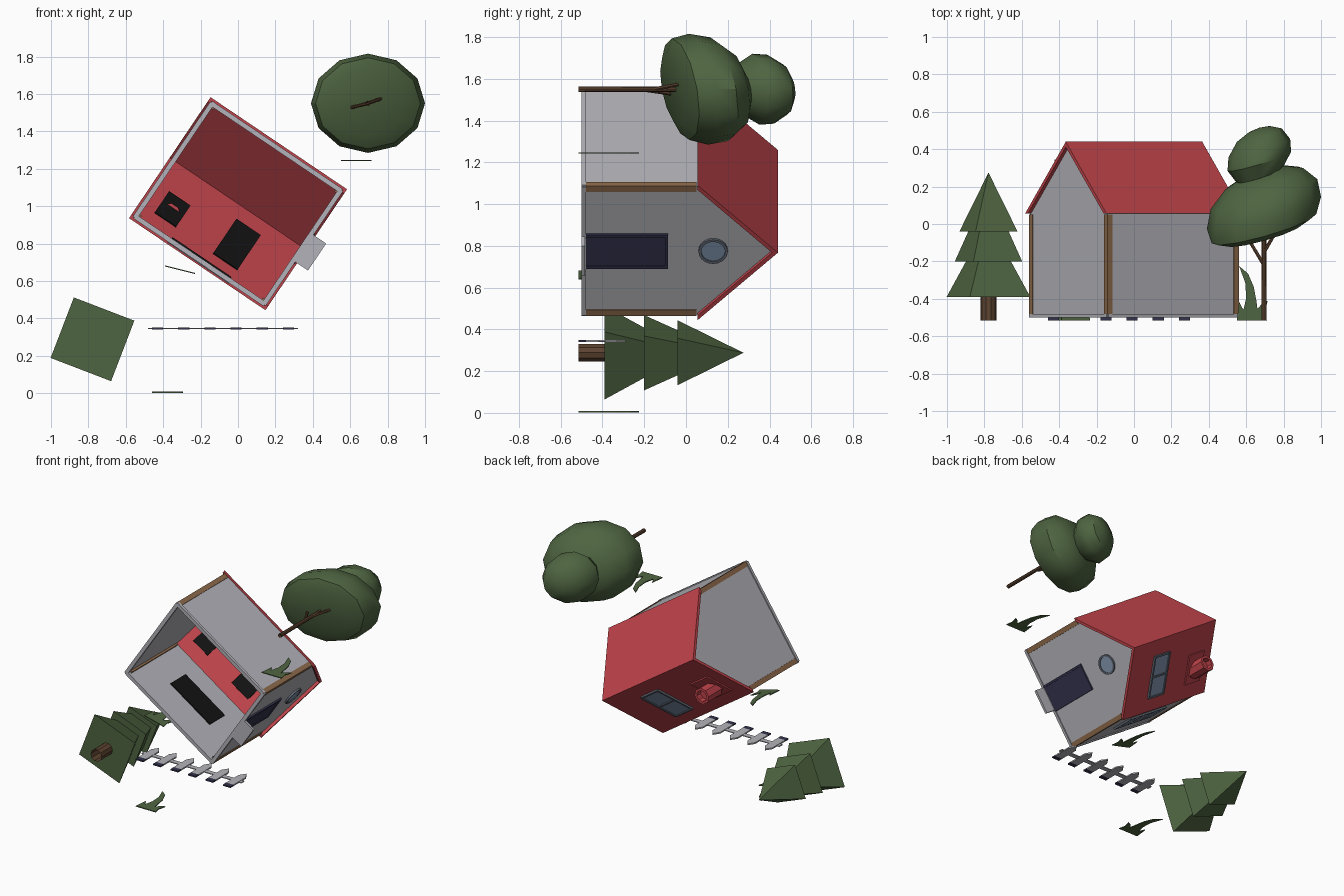
import bpy, bmesh, math
from mathutils import Matrix, Vector

if "Cube" in bpy.data.objects:
    bpy.data.objects.remove(bpy.data.objects["Cube"])

# The scene is built upright (Z = up) and finally tipped so that its up axis is +y
TIP = Matrix.Rotation(-math.pi / 2, 4, 'X')
HOUSE = Matrix.Translation((0, -1.013, 0)) @ Matrix.Rotation(math.radians(34), 4, 'Z')
GROUND = -0.515


def material(name, rgb):
    m = bpy.data.materials.new(name)
    m.diffuse_color = (*rgb, 1)
    m.use_nodes = True
    m.node_tree.nodes["Principled BSDF"].inputs["Base Color"].default_value = m.diffuse_color
    return m


WALL = material("wall_grey", (0.45, 0.45, 0.49))
ROOF = material("roof_red", (0.53, 0.058, 0.07))
WOOD = material("timber", (0.27, 0.145, 0.07))
BARK = material("bark", (0.11, 0.057, 0.03))
GREEN = material("foliage_green", (0.078, 0.13, 0.053))
GLASS = material("glass_blue", (0.22, 0.30, 0.42))
FRAME = material("frame_grey", (0.13, 0.15, 0.19))
NAVY = material("door_navy", (0.033, 0.033, 0.075))
BLACK = material("dark_inside", (0.006, 0.006, 0.006))


def finish(name, bm, mat, M, smooth=None):
    bmesh.ops.recalc_face_normals(bm, faces=bm.faces)
    bm.transform(TIP @ M)
    me = bpy.data.meshes.new(name)
    bm.to_mesh(me)
    bm.free()
    me.materials.append(mat)
    ob = bpy.data.objects.new(name, me)
    bpy.context.collection.objects.link(ob)
    if smooth:
        bpy.context.view_layer.objects.active = ob
        ob.select_set(True)
        bpy.ops.object.shade_smooth_by_angle(angle=math.radians(smooth))
        ob.select_set(False)
    return ob


def prism(name, pts, w0, w1, mat, M):
    """Outline in local x, y pulled from w0 to w1 along local z."""
    bm = bmesh.new()
    lo = [bm.verts.new((u, v, w0)) for u, v in pts]
    hi = [bm.verts.new((u, v, w1)) for u, v in pts]
    bm.faces.new(lo)
    bm.faces.new(hi)
    n = len(pts)
    for i in range(n):
        j = (i + 1) % n
        bm.faces.new((lo[i], lo[j], hi[j], hi[i]))
    return finish(name, bm, mat, M)


def box(name, x, y, z, mat, M):
    return prism(name, [(x[0], y[0]), (x[1], y[0]), (x[1], y[1]), (x[0], y[1])], z[0], z[1], mat, M)


def lathe(name, profile, n, mat, M, phase=0, shear=(0, 0), smooth=None):
    """Spin (radius, height) points; radius 0 makes a pole. Shear leans the shape."""
    bm = bmesh.new()
    rings = []
    for r, h in profile:
        ring = []
        for k in range(n if r else 1):
            a = phase + k * 2 * math.pi / n
            x, y = r * math.cos(a), r * math.sin(a)
            ring.append(bm.verts.new((x, y, h + shear[0] * x + shear[1] * y)))
        rings.append(ring)
    for A, B in zip(rings, rings[1:]):
        for k in range(n):
            j = (k + 1) % n
            vs = [A[k % len(A)], A[j % len(A)], B[j % len(B)], B[k % len(B)]]
            bm.faces.new(list(dict.fromkeys(vs)))
    return finish(name, bm, mat, M, smooth)


def plane(origin, x, y):
    """Local frame on a house surface; z points outward."""
    x, y = Vector(x), Vector(y).normalized()
    m = Matrix((x, y, x.cross(y))).transposed().to_4x4()
    m.translation = origin
    return HOUSE @ m


def window(name, M, u, v, bars_u=(), bars_v=(), t=0.014, inside=-0.022):
    """Glass, frame, glazing bars and a dark plate on the inner side."""
    box(name + "_glass", u, v, (-0.003, 0.006), GLASS, M)
    box(name + "_inner", u, v, (inside - 0.004, inside + 0.004), BLACK, M)
    for i, c in enumerate((u[0], u[1], *bars_u)):
        box(f"{name}_upright_{i}", (c - t / 2, c + t / 2), v, (0, 0.013), FRAME, M)
    for i, c in enumerate((v[0], v[1], *bars_v)):
        box(f"{name}_crossbar_{i}", u, (c - t / 2, c + t / 2), (0, 0.012), FRAME, M)


# House shell: two gables, two side walls, plinth, corner posts
A, B, EAVE, BASE = 0.42, 0.37, 0.06, -0.5
gable = [(-B, BASE), (B, BASE), (B, EAVE), (0, 0.415), (-B, EAVE)]
GABLE = plane((A, 0, 0), (0, 1, 0), (0, 0, 1))
SIDE = plane((0, B, 0), (-1, 0, 0), (0, 0, 1))
prism("front_gable", gable, -0.015, 0, WALL, GABLE)
prism("back_gable", gable, -2 * A, -2 * A + 0.015, WALL, GABLE)
for s, tag in ((1, "window"), (-1, "plain")):
    y = sorted((s * B, s * (B - 0.015)))
    box(tag + "_side_wall", (-A, A), y, (BASE, EAVE), WALL, HOUSE)
    y = sorted((s * (B + 0.008), s * (B - 0.018)))
    box(tag + "_side_plinth", (-A, A), y, (BASE, -0.48), WALL, HOUSE)
    x = sorted((s * (A + 0.008), s * (A - 0.018)))
    box(tag + "_gable_plinth", x, (-B, B), (BASE, -0.48), WALL, HOUSE)
    for e in (1, -1):
        cx, cy = e * (A - 0.012), s * (B - 0.012)
        box("corner_post", (cx - 0.017, cx + 0.017), (cy - 0.017, cy + 0.017), (-0.48, 0.05), WOOD, HOUSE)

# Roof: folded slab along the ridge
chevron = [(-0.39, 0.055), (-0.363, 0.055), (0, 0.412), (0.363, 0.055), (0.39, 0.055), (0, 0.44)]
prism("roof", chevron, -0.44 - A, 0.44 - A, ROOF, GABLE)

# Skylight and flue on the window-side slope
SLOPE = plane((0, 0.39, 0.055), (-1, 0, 0), (0, -0.39, 0.385))
window("skylight", SLOPE, (-0.195, -0.038), (0.11, 0.42), bars_v=(0.265,), inside=-0.025)
box("flue_base", (0.195, 0.353), (0.115, 0.34), (-0.01, 0.01), ROOF, SLOPE)
box("flue_opening", (0.205, 0.343), (0.12, 0.31), (-0.028, -0.02), BLACK, SLOPE)
lathe("flue", [(0, 0.19), (0.058, 0.19), (0.058, 0.345), (0.04, 0.345), (0.04, 0.3), (0, 0.3)], 8, ROOF,
      HOUSE @ Matrix.Translation((-0.274, 0.25, 0)), phase=math.pi / 8)

# Wide window in the long wall
window("wide_window", SIDE, (-0.19, 0.19), (-0.27, -0.10), bars_u=(-0.063, 0.063))

# Door, round window and step on the front gable
box("door", (-0.085, 0.085), (-0.48, -0.1), (0, 0.006), NAVY, GABLE)
for s in (-1, 1):
    box("door_jamb", sorted((s * 0.083, s * 0.098)), (-0.48, -0.085), (0, 0.012), NAVY, GABLE)
box("door_lintel", (-0.083, 0.083), (-0.1, -0.085), (0, 0.012), NAVY, GABLE)
ROUND = GABLE @ Matrix.Translation((0, 0.13, 0))
lathe("round_window_glass", [(0.06, 0), (0.06, 0.006), (0, 0.006)], 20, GLASS, ROUND)
lathe("round_window_frame", [(0.07, 0), (0.07, 0.012), (0.057, 0.012), (0.057, 0)], 20, FRAME, ROUND)
box("door_step", (A, A + 0.09), (-0.087, 0.087), (BASE, -0.483), WALL, HOUSE)

# Picket fence: pointed boards with navy feet, tied by one rail
UP = Matrix(((1, 0, 0, 0), (0, 0, -1, 0), (0, 1, 0, 0), (0, 0, 0, 1)))  # outline x, height
FENCE = Matrix.Translation((0, -0.345, 0)) @ UP
for i in range(6):
    c = -0.43 + 0.14 * i
    prism("picket", [(c - 0.03, -0.48), (c + 0.03, -0.48), (c + 0.03, -0.335), (c, -0.29), (c - 0.03, -0.335)],
          -0.005, 0.005, WALL, FENCE)
    box("picket_foot", (c - 0.03, c + 0.03), (GROUND, -0.48), (-0.005, 0.005), NAVY, FENCE)
box("fence_rail", (-0.48, 0.32), (-0.42, -0.385), (-0.003, 0.003), WALL, FENCE)

# Grass tufts: three flat curved blades cut from one sheet
tuft = [(0, 0), (0.012, 0.10), (0.035, 0.055), (0.05, 0.12), (0.045, 0.2), (0.012, 0.29), (0.06, 0.25),
        (0.09, 0.18), (0.105, 0.10), (0.11, 0.06), (0.135, 0.09), (0.165, 0.105), (0.15, 0.05), (0.16, 0)]
for x, z, turn in ((-0.46, 0.005, 0), (-0.39, 0.68, 14), (0.55, 1.245, 0)):
    M = Matrix.Translation((x, -z, GROUND)) @ Matrix.Rotation(math.radians(turn), 4, 'Z') @ UP
    prism("grass_tuft", tuft, -0.003, 0.003, GREEN, M)

# Pine: open trunk and three four-sided tiers
PINE = Matrix.Translation((-0.778, -0.288, 0))
lathe("pine_trunk", [(0.044, GROUND), (0.044, -0.39)], 10, BARK, PINE)
for r, h0, h1 in ((0.245, -0.39, 0.02), (0.197, -0.2, 0.2), (0.17, -0.04, 0.275)):
    lathe("pine_tier", [(0, h0), (r, h0), (0, h1)], 4, GREEN, PINE, phase=math.radians(66))

# Round tree: trunk, two branches and two leaning crowns
TREE = Matrix.Translation((0.695, -1.55, 0))
lathe("tree_trunk", [(0.014, GROUND), (0.012, 0.0)], 8, BARK, TREE)
for start, end in (((0, 0, -0.22), (-0.12, 0.03, -0.02)), ((0, 0, -0.15), (0.1, -0.035, 0.02))):
    d = Vector(end) - Vector(start)
    M = TREE @ Matrix.Translation(start) @ d.to_track_quat('Z', 'Y').to_matrix().to_4x4()
    lathe("tree_branch", [(0.01, 0), (0.008, d.length)], 6, BARK, M)
lathe("lower_crown", [(0, -0.11), (0.2, -0.12), (0.28, -0.085), (0.305, 0), (0.285, 0.1), (0.21, 0.18),
                      (0.11, 0.22), (0, 0.235)], 12, GREEN,
      TREE @ Matrix.Translation((0, 0, 0.06)) @ Matrix.Diagonal((1, 0.87, 1, 1)), shear=(0.28, 0.15), smooth=35)
lathe("upper_crown", [(0, -0.12), (0.12, -0.1), (0.17, -0.02), (0.165, 0.05), (0.12, 0.12), (0.06, 0.15),
                      (0, 0.16)], 12, GREEN,
      TREE @ Matrix.Translation((-0.025, 0, 0.355)), shear=(0.3, 0.1), smooth=35)
